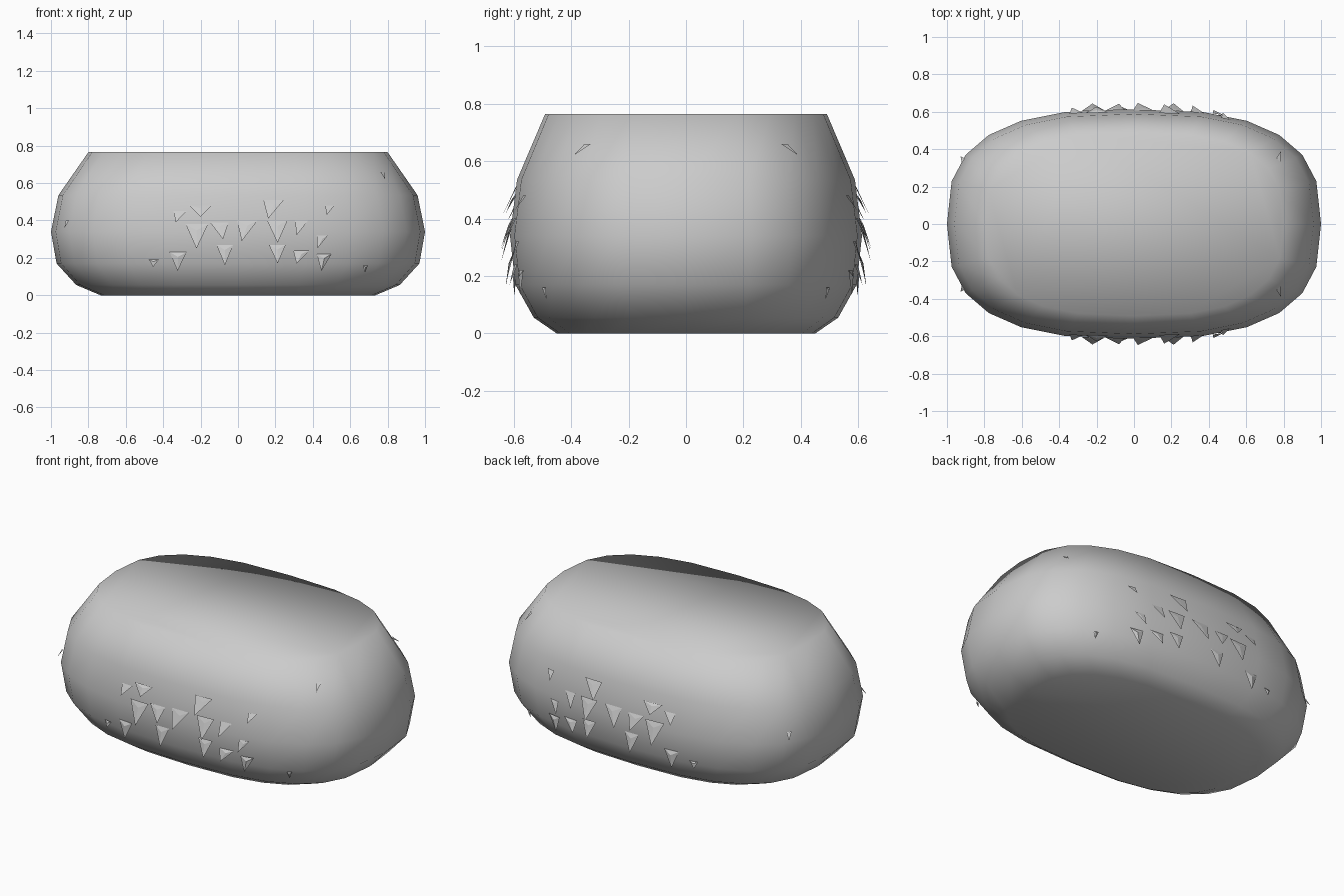
import bpy, bmesh, math
from mathutils import Vector

if "Cube" in bpy.data.objects:
    bpy.data.objects.remove(bpy.data.objects["Cube"])

SEG = 24
P = 0.73           # squareness of the plan outline
RATIO = 0.613      # depth / width
PROFILE = [(0.735, 0.0), (0.865, 0.055), (0.97, 0.17),
           (1.0, 0.34), (0.96, 0.535), (0.80, 0.765)]


def spow(v, p):
    return math.copysign(abs(v) ** p, v)


def radius_at(z):
    for (r0, z0), (r1, z1) in zip(PROFILE, PROFILE[1:]):
        if z <= z1:
            return r0 + (r1 - r0) * (z - z0) / (z1 - z0)
    return PROFILE[-1][0]


def front_point(x, z):
    r = radius_at(z)
    k = max(0.0, 1 - min(1, abs(x) / r) ** (2 / P))
    return Vector((x, -RATIO * r * k ** (P / 2), z))


def outward(p):
    r = radius_at(p.z)
    e = 2 / P - 1
    return Vector((spow(p.x / r, e), spow(p.y / (r * RATIO), e) / RATIO, 0)).normalized()


def finish(bm, name, smooth):
    bmesh.ops.recalc_face_normals(bm, faces=bm.faces)
    me = bpy.data.meshes.new(name)
    bm.to_mesh(me)
    bm.free()
    for f in me.polygons:
        f.use_smooth = smooth
    ob = bpy.data.objects.new(name, me)
    bpy.context.collection.objects.link(ob)
    return ob


# rounded body with flat top and bottom
bm = bmesh.new()
rings = []
for r, z in PROFILE:
    ring = []
    for i in range(SEG):
        a = 2 * math.pi * i / SEG
        ring.append(bm.verts.new((r * spow(math.cos(a), P),
                                  r * RATIO * spow(math.sin(a), P), z)))
    rings.append(ring)
for lo, hi in zip(rings, rings[1:]):
    for i in range(SEG):
        j = (i + 1) % SEG
        bm.faces.new((lo[i], lo[j], hi[j], hi[i]))
bm.faces.new(rings[0][::-1])
bm.faces.new(rings[-1])
finish(bm, "body", True)

# fur tufts: x, top z, width, drop, sideways lean
TUFTS = [(-0.20, 0.48, 0.12, 0.06, 0.0), (-0.22, 0.38, 0.12, 0.13, 0.0),
         (-0.10, 0.39, 0.10, 0.09, 0.02), (0.05, 0.40, 0.11, 0.11, -0.03),
         (-0.07, 0.27, 0.09, 0.11, 0.0), (0.19, 0.51, 0.11, 0.10, -0.03),
         (0.21, 0.40, 0.11, 0.12, 0.0), (0.21, 0.27, 0.09, 0.10, 0.0),
         (0.34, 0.24, 0.09, 0.07, -0.03), (0.46, 0.22, 0.08, 0.09, -0.02),
         (0.45, 0.32, 0.06, 0.07, -0.03), (0.34, 0.40, 0.07, 0.08, -0.03),
         (0.49, 0.48, 0.05, 0.05, -0.02), (-0.32, 0.23, 0.09, 0.10, 0.0),
         (-0.31, 0.45, 0.07, 0.06, -0.02), (-0.45, 0.19, 0.05, 0.04, 0.0),
         (-0.91, 0.40, 0.03, 0.04, 0.0), (0.77, 0.66, 0.03, 0.04, 0.0),
         (0.68, 0.16, 0.03, 0.04, -0.01)]
bm = bmesh.new()
for x, z, w, drop, lean in TUFTS:
    p = front_point(x, z)
    n = outward(p)
    side = Vector((-n.y, n.x, 0))
    tip_base = front_point(x + lean, z - drop)
    out = 0.012 + 0.25 * drop
    left = bm.verts.new(p - side * w / 2 + n * 0.002)
    right = bm.verts.new(p + side * w / 2 + n * 0.002)
    ridge = bm.verts.new(p + n * (0.004 + 0.1 * w) - Vector((0, 0, 0.25 * drop)))
    tip = bm.verts.new(tip_base + n * out)
    for f in ((left, tip, ridge), (ridge, tip, right), (left, ridge, right), (left, right, tip)):
        bm.faces.new(f)
tufts = finish(bm, "fur_tufts", False)

# same tufts on the back
mod = tufts.modifiers.new("mirror", 'MIRROR')
mod.use_axis = (False, True, False)
mod.use_mirror_merge = False
